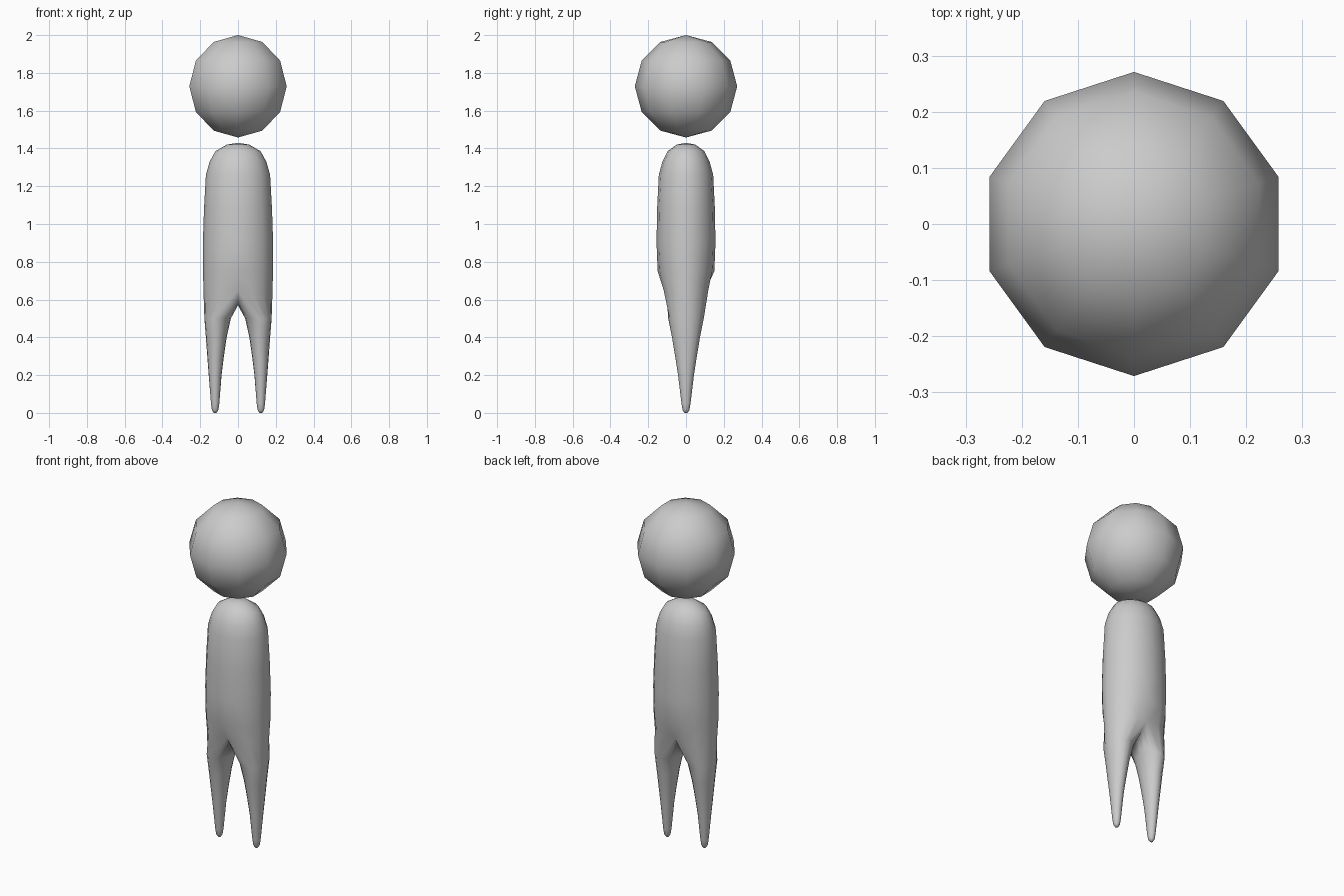
import bpy, bmesh
from math import sin, cos, pi

if "Cube" in bpy.data.objects:
    bpy.data.objects.remove(bpy.data.objects["Cube"])

N = 16          # points around a full cross-section
H = N // 2      # steps around half of it


def finish(bm, name):
    mesh = bpy.data.meshes.new(name)
    bm.to_mesh(mesh)
    bm.free()
    mesh.shade_smooth()
    obj = bpy.data.objects.new(name, mesh)
    bpy.context.collection.objects.link(obj)
    return obj


def ring(bm, cx, rx, ry, z, count):
    """Ellipse points starting at -y and turning towards +x."""
    pts = []
    for i in range(count):
        a = -pi / 2 + i * 2 * pi / N
        x = cx + rx * cos(a)
        pts.append(bm.verts.new((0 if abs(x) < 1e-6 else x, ry * sin(a), z)))
    return pts


def bridge(bm, top, low, closed):
    n = len(top)
    for i in range(n if closed else n - 1):
        j = (i + 1) % n
        bm.faces.new((top[i], low[i], low[j], top[j]))


# head: low-poly ball
bm = bmesh.new()
bmesh.ops.create_uvsphere(bm, u_segments=10, v_segments=6, radius=0.271)
head = finish(bm, "head")
head.location = (0, 0, 1.729)

# body: right half of the torso, lofted downwards (rx, ry, z)
torso = [(0.06, 0.05, 1.42), (0.12, 0.098, 1.385), (0.15, 0.125, 1.33),
         (0.17, 0.144, 1.26), (0.18, 0.153, 1.08), (0.186, 0.156, 0.9),
         (0.185, 0.15, 0.75), (0.183, 0.128, 0.65)]
bm = bmesh.new()
rings = [ring(bm, 0, rx, ry, z, H + 1) for rx, ry, z in torso]
crown = bm.verts.new((0, 0, 1.43))
for a, b in zip(rings[0], rings[0][1:]):
    bm.faces.new((crown, a, b))
for a, b in zip(rings, rings[1:]):
    bridge(bm, a, b, False)

# crotch saddle closes the half torso into a leg opening
hip = rings[-1]
depth = 0.105
hip[0].co.y, hip[-1].co.y = -depth, depth
for i in range(1, H):
    y = depth * cos(pi * i / H)
    hip.append(bm.verts.new((0, y, 0.57 + 0.08 * (y / depth) ** 2)))

# leg: centre x, rx, ry, z
leg = [(0.108, 0.07, 0.094, 0.5), (0.115, 0.055, 0.074, 0.4),
       (0.119, 0.043, 0.056, 0.29), (0.121, 0.034, 0.042, 0.2),
       (0.121, 0.022, 0.024, 0.05), (0.121, 0.017, 0.018, 0.015),
       (0.121, 0.008, 0.008, 0.0)]
prev = hip
for cx, rx, ry, z in leg:
    cur = ring(bm, cx, rx, ry, z, N)
    bridge(bm, prev, cur, True)
    prev = cur
bm.faces.new(list(reversed(prev)))
body = finish(bm, "body")

# mirror to the left side
mirror = body.modifiers.new("mirror", 'MIRROR')
mirror.use_axis[0] = True
mirror.use_clip = True
